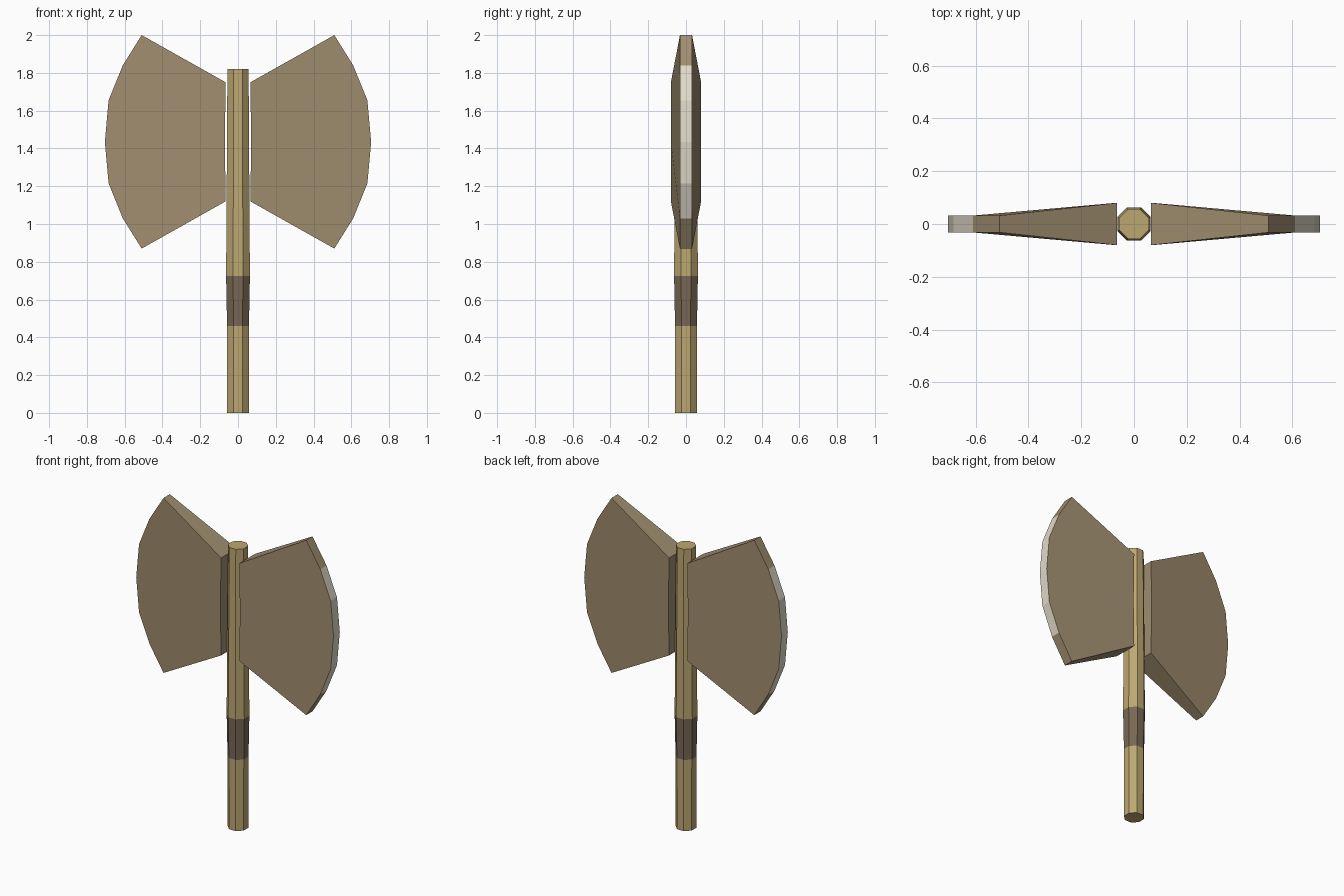
import bpy, bmesh, math

if "Cube" in bpy.data.objects:
    bpy.data.objects.remove(bpy.data.objects["Cube"])


def material(name, rgb):
    m = bpy.data.materials.new(name)
    m.diffuse_color = (*rgb, 1)
    m.use_nodes = True
    m.node_tree.nodes["Principled BSDF"].inputs["Base Color"].default_value = m.diffuse_color
    return m


wood = material("pale_wood", (0.51, 0.39, 0.17))
leather = material("grip_brown", (0.19, 0.14, 0.09))
metal = material("blade_brown", (0.35, 0.27, 0.16))
bright = material("cutting_edge", (0.75, 0.70, 0.58))


def finish(name, bm, mats):
    bmesh.ops.recalc_face_normals(bm, faces=bm.faces)
    mesh = bpy.data.meshes.new(name)
    bm.to_mesh(mesh)
    bm.free()
    for m in mats:
        mesh.materials.append(m)
    ob = bpy.data.objects.new(name, mesh)
    bpy.context.collection.objects.link(ob)
    return ob


# Handle: octagonal shaft, lofted through (height, half width) rings
rings = []
bm = bmesh.new()
for z, half in [(0, 0.057), (0.46, 0.058), (0.725, 0.063), (1.82, 0.056)]:
    r = half / math.cos(math.pi / 8)
    angles = [(i + 0.5) * math.pi / 4 for i in range(8)]
    rings.append([bm.verts.new((r * math.cos(a), r * math.sin(a), z)) for a in angles])
for k, (low, high) in enumerate(zip(rings, rings[1:])):
    for i in range(8):
        j = (i + 1) % 8
        f = bm.faces.new((low[i], low[j], high[j], high[i]))
        f.material_index = 1 if k == 1 else 0  # dark grip band
bm.faces.new(rings[0])
bm.faces.new(rings[-1])
finish("handle", bm, [wood, leather])

# Blades: fanned outline, thick at the handle and thin at the rim
MID = 1.435
upper = [(0.61, 0.405), (0.51, 0.565), (0.065, 0.315)]
outline = [(0.685, -0.22), (0.705, 0), (0.685, 0.22)] + upper + [(0.07, 0)]
outline += [(x, -z) for x, z in reversed(upper)]


def blade(name, side):
    bm = bmesh.new()
    front, back = [], []
    for x, z in outline:
        t = 0.08 if x < 0.1 else 0.032
        front.append(bm.verts.new((side * x, -t, MID + z)))
        back.append(bm.verts.new((side * x, t, MID + z)))
    bm.faces.new(front)
    bm.faces.new(back)
    n = len(outline)
    for i in range(n):
        j = (i + 1) % n
        f = bm.faces.new((front[i], front[j], back[j], back[i]))
        # the four middle rim facets are bright
        if min(outline[i][0], outline[j][0]) > 0.6:
            f.material_index = 1
    finish(name, bm, [metal, bright])


blade("right_blade", 1)
blade("left_blade", -1)
